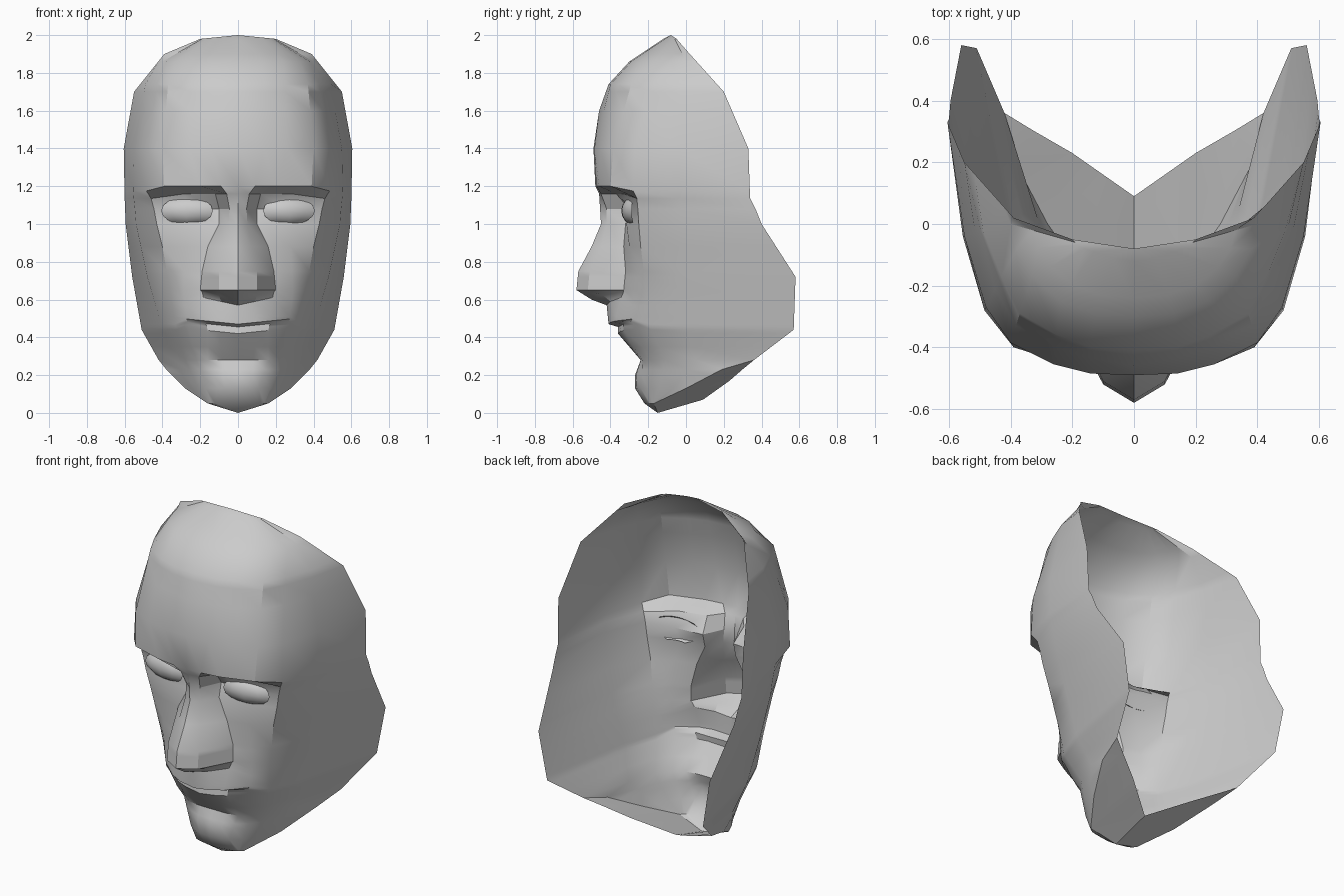
import bpy
import bmesh
import math
from mathutils import Matrix, Vector

default_cube = bpy.data.objects.get("Cube")
if default_cube:
    bpy.data.objects.remove(default_cube, do_unlink=True)

# One plain grey for the whole mask
grey = bpy.data.materials.new("plain grey")
grey.use_nodes = True
grey.diffuse_color = (0.6, 0.6, 0.6, 1)
grey.node_tree.nodes["Principled BSDF"].inputs["Base Color"].default_value = grey.diffuse_color


def finish(bm, name, angle=30):
    """Turn a bmesh into a named object, smooth with sharp creases."""
    bmesh.ops.remove_doubles(bm, verts=bm.verts, dist=0.002)
    mesh = bpy.data.meshes.new(name)
    bm.to_mesh(mesh)
    bm.free()
    mesh.materials.append(grey)
    obj = bpy.data.objects.new(name, mesh)
    bpy.context.collection.objects.link(obj)
    bpy.ops.object.select_all(action="DESELECT")
    obj.select_set(True)
    bpy.context.view_layer.objects.active = obj
    bpy.ops.object.shade_smooth_by_angle(angle=math.radians(angle))
    return obj


def guide_point(guide, z):
    """Point at height z on a guide line of (z, x, y), listed top to bottom."""
    for (za, xa, ya), (zb, xb, yb) in zip(guide, guide[1:]):
        if za >= z >= zb:
            t = (za - z) / (za - zb)
            return Vector((xa + t * (xb - xa), ya + t * (yb - ya), z))


def curve_features(p):
    """Raise the mouth corners and nostril wings, and droop the brow ends."""
    if .4 < p.z < .5 and p.x < .3:
        p.z += .1 * p.x
    elif .56 < p.z < .62 and p.x < .21:
        p.z += .22 * p.x
    elif 1.15 < p.z < 1.21 and p.x > .4:
        p.z -= .025
    return p


def loft(bm, rows):
    """Skin a list of equally long rows of points."""
    grid = [[bm.verts.new(p) for p in row] for row in rows]
    for upper, lower in zip(grid, grid[1:]):
        for i in range(len(upper) - 1):
            bm.faces.new((upper[i], lower[i], lower[i + 1], upper[i + 1]))


def mirrored(half):
    """Extend a row that starts on the midline to both sides."""
    return [Vector((-p.x, p.y, p.z)) for p in reversed(half[1:])] + half


# Guide lines running from crown to chin, from the midline out to the rim
crown, chin = (2, 0, -.08), (0, 0, -.15)

midline = [crown] + [(z, 0, y) for z, y in (
    (1.98, -.12), (1.86, -.3), (1.74, -.41), (1.6, -.46), (1.4, -.49),
    (1.2, -.48), (1.16, -.46), (1, -.45), (.88, -.5), (.75, -.57),
    (.65, -.58), (.6, -.5), (.57, -.42), (.47, -.41), (.455, -.36),
    (.42, -.36), (.28, -.24), (.2, -.27), (.13, -.27), (.05, -.22))] + [chin]

nose_side = [
    crown, (1.98, .07, -.11), (1.86, .13, -.29), (1.74, .14, -.4),
    (1.4, .14, -.485), (1.2, .09, -.475), (1.16, .06, -.45), (1.08, .045, -.42),
    (1, .05, -.42), (.88, .07, -.45), (.75, .1, -.51), (.65, .1, -.52),
    (.6, .1, -.44), (.57, .09, -.4), (.47, .1, -.4), (.455, .1, -.34),
    (.42, .1, -.35), (.28, .08, -.24), (.2, .08, -.265), (.13, .07, -.26),
    (.05, .07, -.21), chin]

nose_edge = [
    crown, (1.98, .13, -.09), (1.86, .24, -.25), (1.74, .25, -.36),
    (1.4, .26, -.455), (1.2, .2, -.46), (1.16, .12, -.37), (1.08, .1, -.3),
    (1, .1, -.32), (.88, .16, -.33), (.75, .19, -.32), (.65, .2, -.33),
    (.6, .19, -.33), (.51, .17, -.37), (.47, .17, -.37), (.455, .17, -.33),
    (.42, .16, -.33), (.28, .16, -.23), (.13, .11, -.24), (.05, .12, -.2), chin]

inner_cheek = [
    crown, (1.98, .16, -.08), (1.86, .33, -.17), (1.74, .37, -.29),
    (1.4, .4, -.385), (1.2, .39, -.4), (1.16, .28, -.33), (1.08, .27, -.285),
    (1, .26, -.315), (.88, .28, -.3), (.65, .29, -.28), (.455, .27, -.285),
    (.28, .22, -.19), (.13, .17, -.2), (.05, .14, -.19), chin]

cheekbone = [
    crown, (1.98, .18, -.07), (1.86, .38, -.08), (1.74, .43, -.17),
    (1.4, .48, -.27), (1.2, .485, -.28), (1.16, .46, -.26), (1, .43, -.25),
    (.88, .4, -.24), (.65, .36, -.21), (.45, .33, -.19), (.28, .28, -.11),
    (.13, .21, -.14), (.05, .15, -.18), chin]

temple = [
    crown, (1.98, .19, -.06), (1.86, .4, 0), (1.74, .49, -.02),
    (1.4, .55, -.04), (1.2, .555, -.04), (1, .54, -.02), (.72, .48, 0),
    (.45, .4, 0), (.28, .34, .05), (.13, .25, -.07), (.05, .155, -.175), chin]

rim = [
    crown, (1.98, .2, -.05), (1.9, .39, .02), (1.7, .55, .2), (1.4, .605, .33),
    (1.15, .6, .34), (1, .595, .4), (.72, .56, .58), (.44, .51, .57),
    (.28, .42, .36), (.23, .38, .19), (.13, .28, 0), (.05, .16, -.17), chin]

guides = (midline, nose_side, nose_edge, inner_cheek, cheekbone, temple, rim)
heights = (2, 1.98, 1.9, 1.86, 1.74, 1.7, 1.6, 1.4, 1.2, 1.16, 1.08, 1, .88,
           .75, .72, .65, .6, .57, .51, .47, .455, .44, .42, .35, .28, .23,
           .2, .13, .05, 0)

# Face shell, open at the back
shell = bmesh.new()
loft(shell, [mirrored([curve_features(guide_point(g, z)) for g in guides]) for z in heights])
finish(shell, "face_shell")

# Underside of the jaw, from the jaw line back to the throat edge
jaw_line = [guide_point(rim, z) for z in (0, .05, .13, .23, .28)]
throat_edge = [Vector(p) for p in (
    (0, .09, .07), (.1, .16, .12), (.2, .23, .17), (.33, .305, .235), (.42, .36, .28))]
jaw = bmesh.new()
loft(jaw, [mirrored(jaw_line), mirrored(throat_edge)])
finish(jaw, "jaw_underside")

# Closed eyelids, a shallow low-poly dome set into each socket
for name, side in (("left_eyelid", 1), ("right_eyelid", -1)):
    lid = bmesh.new()
    place = (Matrix.Translation((.265 * side, -.275, 1.07))
             @ Matrix.Rotation(.15 * side, 4, "Z")
             @ Matrix.Diagonal((.16, .065, .075, 1)))
    bmesh.ops.create_uvsphere(lid, u_segments=12, v_segments=8, radius=1, matrix=place)
    hidden = [v for v in lid.verts if (place.inverted() @ v.co).y > -.1]
    bmesh.ops.delete(lid, geom=hidden, context="VERTS")
    finish(lid, name)
